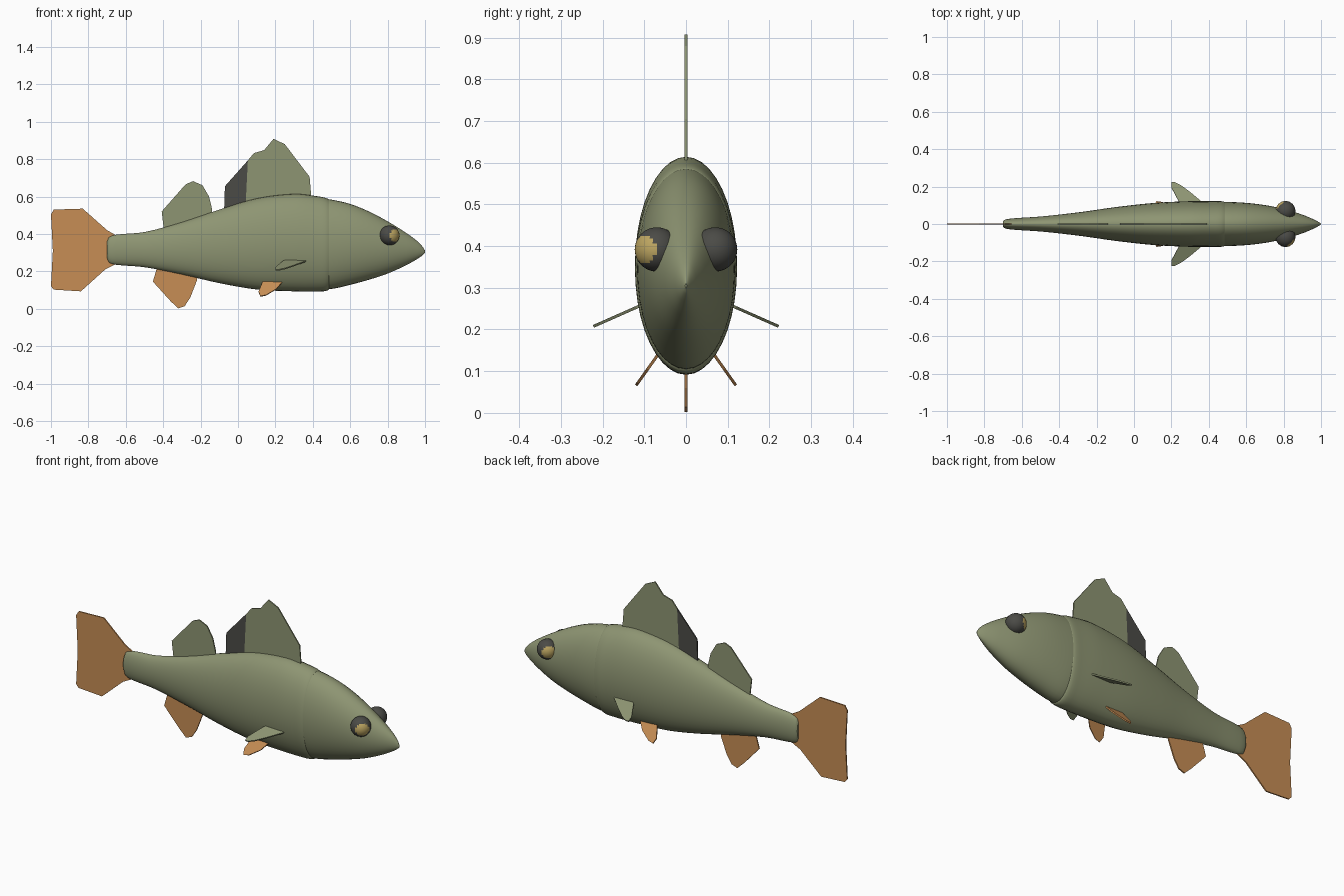
import bpy, bmesh, math
from mathutils import Vector

if "Cube" in bpy.data.objects:
    bpy.data.objects.remove(bpy.data.objects["Cube"], do_unlink=True)


def material(name, rgb):
    m = bpy.data.materials.new(name)
    m.use_nodes = True
    m.diffuse_color = (*rgb, 1)
    bsdf = m.node_tree.nodes["Principled BSDF"]
    bsdf.inputs["Base Color"].default_value = (*rgb, 1)
    bsdf.inputs["Roughness"].default_value = 0.7
    return m


OLIVE = material("olive green", (0.27, 0.30, 0.17))
ORANGE = material("fin orange", (0.57, 0.27, 0.09))
DARK = material("charcoal", (0.07, 0.07, 0.062))
GOLD = material("iris gold", (0.51, 0.38, 0.12))


def make_object(name, bm, *mats):
    bmesh.ops.recalc_face_normals(bm, faces=bm.faces)
    me = bpy.data.meshes.new(name)
    bm.to_mesh(me)
    bm.free()
    for m in mats:
        me.materials.append(m)
    ob = bpy.data.objects.new(name, me)
    bpy.context.collection.objects.link(ob)
    return ob


def spline(a, b, c, d, t):
    # Catmull-Rom with uneven station spacing, evaluated along x (first value)
    x0, x1 = b[0], c[0]
    h = x1 - x0
    out = [x0 + h * t]
    for k in range(1, len(b)):
        m0 = (c[k] - a[k]) / (c[0] - a[0]) * h
        m1 = (d[k] - b[k]) / (d[0] - b[0]) * h
        out.append((2*t**3 - 3*t**2 + 1) * b[k] + (t**3 - 2*t**2 + t) * m0
                   + (3*t**2 - 2*t**3) * c[k] + (t**3 - t**2) * m1)
    return out


def loft(name, stations, mat, sides=40, steps=4):
    """Skin elliptical rings given as (x, top, bottom, half width)."""
    rows = []
    n = len(stations)
    for i in range(n - 1):
        a, b, c, d = (stations[max(0, min(n - 1, i + j))] for j in (-1, 0, 1, 2))
        rows += [spline(a, b, c, d, s / steps) for s in range(steps)]
    rows.append(stations[-1])
    bm = bmesh.new()
    rings = []
    for x, top, bot, w in rows:
        ring = []
        for k in range(sides):
            a = math.tau * k / sides
            ring.append(bm.verts.new((x, w * math.cos(a),
                                      (top + bot) / 2 + (top - bot) / 2 * math.sin(a))))
        rings.append(ring)
    for r, s in zip(rings, rings[1:]):
        for k in range(sides):
            j = (k + 1) % sides
            bm.faces.new((r[k], r[j], s[j], s[k]))
    bm.faces.new(rings[0])
    bm.faces.new(rings[-1])
    for f in bm.faces:
        f.smooth = len(f.verts) == 4
    return make_object(name, bm, mat)


# Trunk with a rounded tail stump, and the head overlapping inside it
loft("body", [(-0.70, 0.36, 0.27, 0.016), (-0.69, 0.382, 0.247, 0.023),
              (-0.65, 0.396, 0.235, 0.03), (-0.5, 0.41, 0.222, 0.04),
              (-0.3, 0.463, 0.183, 0.062), (-0.1, 0.53, 0.137, 0.09),
              (0.1, 0.59, 0.103, 0.112), (0.3, 0.614, 0.093, 0.122),
              (0.42, 0.602, 0.092, 0.122), (0.48, 0.588, 0.098, 0.12),
              (0.495, 0.57, 0.12, 0.108)], OLIVE)
loft("head", [(0.44, 0.588, 0.108, 0.117), (0.5, 0.583, 0.106, 0.118),
              (0.6, 0.56, 0.128, 0.113), (0.7, 0.52, 0.155, 0.101),
              (0.8, 0.467, 0.188, 0.081), (0.9, 0.405, 0.233, 0.05),
              (0.96, 0.36, 0.267, 0.025), (0.988, 0.33, 0.287, 0.01),
              (1.0, 0.31, 0.3, 0.002)], OLIVE)


def fin(name, outline, mats, place=lambda x, z: (x, 0, z), split=None, paired=False):
    """Thin plate from an outline; place maps the outline into 3D."""
    bm = bmesh.new()
    bm.faces.new([bm.verts.new(place(*p)) for p in outline])
    if split is not None:
        bmesh.ops.bisect_plane(bm, geom=bm.verts[:] + bm.edges[:] + bm.faces[:],
                               plane_co=(split, 0, 0.6), plane_no=(1, 0, -0.05))
        for f in bm.faces:
            f.material_index = int(f.calc_center_median().x < split)
    ob = make_object(name, bm, *mats)
    thick = ob.modifiers.new("thickness", "SOLIDIFY")
    thick.thickness = 0.007
    thick.offset = 0
    if paired:
        mirror = ob.modifiers.new("other side", "MIRROR")
        mirror.use_axis = (False, True, False)
    return ob


# Fins along the middle
fin("front_dorsal_fin", [(0.39, 0.57), (0.39, 0.62), (0.383, 0.705), (0.25, 0.88),
                         (0.19, 0.908), (0.14, 0.848), (0.085, 0.832), (0.05, 0.79),
                         (-0.07, 0.655), (-0.075, 0.5)], (OLIVE, DARK), split=0.043)
fin("rear_dorsal_fin", [(-0.14, 0.48), (-0.138, 0.53), (-0.155, 0.6), (-0.19, 0.66),
                        (-0.24, 0.682), (-0.28, 0.665), (-0.408, 0.52),
                        (-0.395, 0.41)], (OLIVE,))
fin("anal_fin", [(-0.21, 0.2), (-0.22, 0.15), (-0.255, 0.06), (-0.285, 0.014),
                 (-0.32, 0.002), (-0.36, 0.04), (-0.455, 0.145), (-0.43, 0.23)], (ORANGE,))
fin("tail_fin", [(-0.63, 0.38), (-0.70, 0.42), (-0.83, 0.535), (-0.985, 0.53),
                 (-1.0, 0.505), (-0.99, 0.31), (-1.0, 0.12), (-0.985, 0.102),
                 (-0.84, 0.093), (-0.71, 0.21), (-0.63, 0.25)], (ORANGE,))

# Paired fins, drawn on planes that slope outwards and down
fin("pectoral_fins", [(0.37, 0.1), (0.36, 0.12), (0.3, 0.17), (0.25, 0.207),
                      (0.22, 0.222), (0.2, 0.222), (0.2, 0.195), (0.24, 0.12),
                      (0.26, 0.1)], (OLIVE,),
    place=lambda x, y: (x, y, 0.257 - 0.442 * (y - 0.11)), paired=True)
fin("pelvic_fins", [(0.25, 0.16), (0.235, 0.14), (0.205, 0.105), (0.15, 0.072),
                    (0.12, 0.066), (0.11, 0.09), (0.132, 0.145), (0.145, 0.16)], (ORANGE,),
    place=lambda x, z: (x, 0.067 + 0.71 * (0.14 - z), z), paired=True)

# Eyes: dark balls with a gold cap, the second turned half a circle from the first
for name, side in (("right_eye", -1), ("left_eye", 1)):
    bm = bmesh.new()
    bmesh.ops.create_uvsphere(bm, u_segments=32, v_segments=24, radius=0.053)
    gaze = Vector((-side, side, 0)).normalized()
    for f in bm.faces:
        f.smooth = True
        f.material_index = int(f.calc_center_median().normalized().dot(gaze) > 0.75)
    eye = make_object(name, bm, DARK, GOLD)
    eye.location = (0.81, side * 0.07, 0.392)
